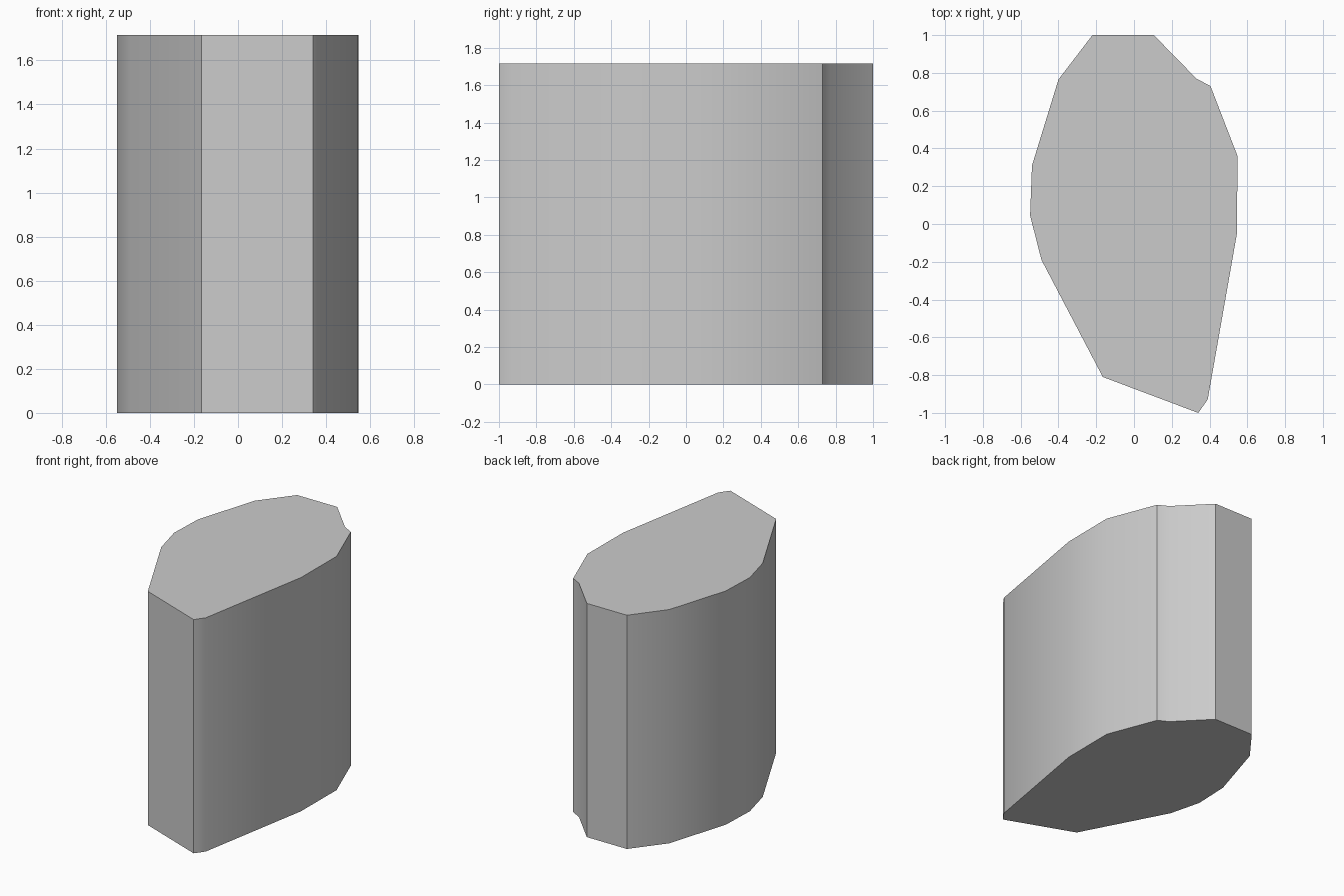
import bpy
import bmesh
import math

# Remove the default cube
cube = bpy.data.objects.get("Cube")
if cube:
    bpy.data.objects.remove(cube, do_unlink=True)

HEIGHT = 1.715

# Horizontal outline of the block, anticlockwise from the front tip
OUTLINE = [
    (0.34, -1.0), (0.39, -0.93), (0.545, -0.05), (0.548, 0.36),
    (0.405, 0.73), (0.33, 0.77), (0.105, 1.0), (-0.22, 1.0),
    (-0.40, 0.765), (-0.54, 0.31), (-0.55, 0.045), (-0.49, -0.19),
    (-0.165, -0.81),
]

# Plain grey material
grey = bpy.data.materials.new("light_grey")
grey.use_nodes = True
colour = (0.6, 0.6, 0.6, 1.0)
grey.diffuse_color = colour
grey.node_tree.nodes["Principled BSDF"].inputs["Base Color"].default_value = colour

# Block: outline face extruded straight up
bm = bmesh.new()
base = bm.faces.new([bm.verts.new((x, y, 0)) for x, y in OUTLINE])
top = bmesh.ops.extrude_face_region(bm, geom=[base], use_keep_orig=True)["geom"]
top_verts = [v for v in top if isinstance(v, bmesh.types.BMVert)]
bmesh.ops.translate(bm, verts=top_verts, vec=(0, 0, HEIGHT))
bmesh.ops.recalc_face_normals(bm, faces=bm.faces)

mesh = bpy.data.meshes.new("faceted_block")
bm.to_mesh(mesh)
bm.free()
mesh.materials.append(grey)
block = bpy.data.objects.new("faceted_block", mesh)
bpy.context.collection.objects.link(block)

# Smooth the gentle bends, keep the strong corners and caps sharp
bpy.ops.object.select_all(action='DESELECT')
block.select_set(True)
bpy.context.view_layer.objects.active = block
bpy.ops.object.shade_smooth_by_angle(angle=math.radians(30))
